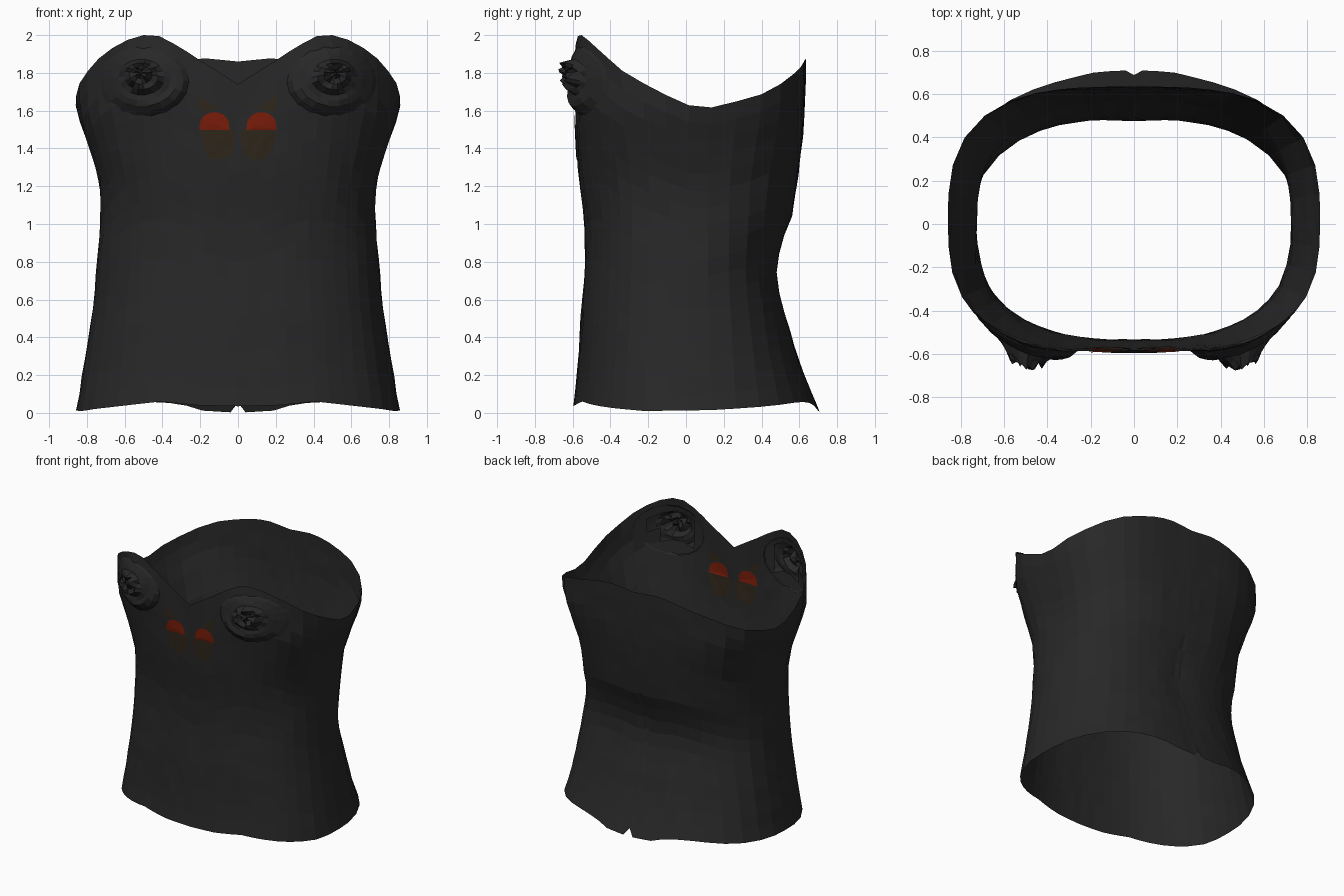
import bpy, bmesh, math, random
from mathutils import Vector
from mathutils.bvhtree import BVHTree

if "Cube" in bpy.data.objects:
    bpy.data.objects.remove(bpy.data.objects["Cube"])

random.seed(4)


def material(name, rgb):
    m = bpy.data.materials.new(name)
    m.diffuse_color = (*rgb, 1)
    m.use_nodes = True
    m.node_tree.nodes["Principled BSDF"].inputs["Base Color"].default_value = m.diffuse_color
    return m


CLOTH = material("charcoal cloth", (0.021, 0.021, 0.0215))
RED = material("dark red print", (0.19, 0.012, 0.003))
BROWN = material("faded brown print", (0.029, 0.020, 0.011))


def lerp_table(table, t):
    """Linear interpolation in a list of (key, value) pairs."""
    if t <= table[0][0]:
        return table[0][1]
    for (a, va), (b, vb) in zip(table, table[1:]):
        if t <= b:
            return va + (vb - va) * (t - a) / (b - a)
    return table[-1][1]


def add_object(name, bm, mat):
    me = bpy.data.meshes.new(name)
    bm.to_mesh(me)
    bm.free()
    me.materials.append(mat)
    ob = bpy.data.objects.new(name, me)
    bpy.context.collection.objects.link(ob)
    return ob


# Body profiles by height: half width, front depth, back depth, corner squareness
WIDTH = [(0, .86), (.3, .81), (.6, .765), (.9, .74), (1.07, .728), (1.23, .737),
         (1.4, .79), (1.6, .86), (2, .85)]
FRONT = [(0, .60), (.3, .57), (.5, .56), (.8, .537), (1, .54), (1.3, .575), (1.6, .59), (2, .58)]
BACK = [(0, .71), (.1, .67), (.3, .595), (.6, .51), (.7, .49), (.8, .49), (.9, .515),
        (1.05, .57), (1.2, .59), (1.5, .625), (1.8, .637), (2, .63)]
FRONT_SQUARE = [(0, 2.4), (1, 2.55), (1.6, 2.95)]
BACK_SQUARE = [(0, 2.5), (.75, 2.4), (1.6, 3.05)]
# Neckline and hem heights by angle from the front (degrees)
NECK = [(0, 1.74), (19, 1.865), (28, 1.935), (37, 1.995), (43, 2.0), (49, 1.975), (58, 1.91),
        (66, 1.82), (78, 1.72), (90, 1.63), (99, 1.617), (116, 1.68), (134, 1.79), (149, 1.85),
        (162, 1.88), (180, 1.86)]
HEM = [(0, .035), (20, .04), (37, .06), (58, .03), (75, .01), (100, .015), (120, .035),
       (140, .06), (155, .05), (165, .012), (176.8, .003), (180, .055)]
HALF = [0, 6, 12, 19, 25, 31, 37, 43, 49, 55, 61, 67, 75, 83, 91, 99, 108, 117, 126,
        135, 143, 151, 158, 165, 171, 176.8, 180]
ROWS = 18


def body_point(deg, z, inset=0.0):
    a = math.radians(deg)
    s, c = math.sin(a), math.cos(a)
    depth, square = (FRONT, FRONT_SQUARE) if c > 0 else (BACK, BACK_SQUARE)
    n = lerp_table(square, z)
    r = (abs(s / lerp_table(WIDTH, z)) ** n
         + abs(c / lerp_table(depth, z)) ** n) ** (-1 / n) - inset
    x, y = r * s, -r * c
    if c > 0:  # bust swell
        y -= .04 * math.exp(-((x - .46) / .17) ** 2 - ((z - 1.82) / .2) ** 2)
    else:      # spine groove at the waist
        y -= .012 * math.exp(-(x / .12) ** 2 - ((z - .75) / .3) ** 2)
    return Vector((x, y, z))


# Bodice: single sheet of quads from hem to neckline
bm = bmesh.new()
columns = []
for deg in HALF:
    lo, hi = lerp_table(HEM, deg), lerp_table(NECK, deg)
    columns.append([body_point(deg, lo + (hi - lo) * i / ROWS,
                               random.uniform(0, .006) if 0 < i < ROWS else 0)
                    for i in range(ROWS + 1)])
mirrored = [[Vector((-p.x, p.y, p.z)) for p in col] for col in columns[-2:0:-1]]
rings = [[bm.verts.new(p) for p in col] for col in columns + mirrored]
for a, b in zip(rings, rings[1:] + rings[:1]):
    for i in range(ROWS):
        bm.faces.new((a[i], b[i], b[i + 1], a[i + 1]))
tree = BVHTree.FromBMesh(bm)

# Open the bodice behind each gathered cup, so the folds also show inside
CUP_X, CUP_Z, CUP_W, CUP_H = .5, 1.755, .245, .19


def under_cup(v):
    return v.co.y < 0 and math.hypot((abs(v.co.x) - CUP_X) / CUP_W, (v.co.z - CUP_Z) / CUP_H) < .97


hidden = [f for f in bm.faces if all(under_cup(v) for v in f.verts)]
bmesh.ops.delete(bm, geom=hidden, context='FACES')
add_object("bodice", bm, CLOTH)


def on_front(x, z, lift):
    """Point on the bodice front, lifted outward."""
    hit = tree.ray_cast(Vector((x, -2, z)), Vector((0, 1, 0)))[0]
    y = hit.y if hit is not None and hit.y < 0 else -.5
    return Vector((x, y - lift, z))


def draped_disc(name, centre, outline, rings_n, lift, mat, side):
    """Fan of rings from centre to outline, laid over the bodice front."""
    bm = bmesh.new()
    cx, cz = centre
    n = len(outline)
    mid = bm.verts.new(on_front(side * cx, cz, lift(0, 0)))
    prev = None
    for k in range(1, rings_n + 1):
        t = k / rings_n
        ring = [bm.verts.new(on_front(side * (cx + (x - cx) * t), cz + (z - cz) * t,
                                      lift(t, 2 * math.pi * i / n)))
                for i, (x, z) in enumerate(outline)]
        for i in range(n):
            j = (i + 1) % n
            f = (mid, ring[i], ring[j]) if prev is None else (prev[i], ring[i], ring[j], prev[j])
            bm.faces.new(f if side < 0 else f[::-1])
        prev = ring
    return add_object(name, bm, mat)


def gathered(t, a):
    """Cup relief: soft puff, crumpled rosette in the middle, swag fold below."""
    if t > .97:
        return -.004
    puff = .035 * (1 - t * t)
    if t < .5:
        return puff + .035 + .02 * math.sin(2 * a + 14 * t) + random.uniform(-.025, .025)
    swag = max(0, -math.sin(a + .5))
    return puff + .014 * swag * (1 + math.sin(t * 13 + a)) + random.uniform(0, .004)


cup = [(CUP_X + CUP_W * math.cos(2 * math.pi * i / 18), CUP_Z + CUP_H * math.sin(2 * math.pi * i / 18))
       for i in range(18)]
dome = [(.125 + .08 * math.cos(math.pi * i / 10), 1.497 + .095 * math.sin(math.pi * i / 10) ** .7)
        for i in range(11)]
lower = [(.015, 1.497), (.02, 1.40), (.04, 1.36), (.09, 1.34), (.14, 1.345), (.17, 1.37),
         (.19, 1.43), (.2, 1.497), (.11, 1.497)]
upper = [(.1, 1.61), (.15, 1.6), (.2, 1.59), (.21, 1.64), (.2, 1.68), (.15, 1.64)]

for side, label in ((1, "right"), (-1, "left")):
    random.seed(9)
    draped_disc("gathered_cup_" + label, (.52, 1.80), cup, 8, gathered, CLOTH, side)
    # prints show through on both faces of the cloth
    for face, lift in (("outer", .005), ("inner", -.005)):
        for name, centre, outline, mat in (("red_print", (.125, 1.53), dome, RED),
                                           ("lower_print", (.11, 1.43), lower, BROWN),
                                           ("upper_print", (.17, 1.63), upper, BROWN)):
            draped_disc(f"{name}_{face}_{label}", centre, outline, 5,
                        lambda t, a: lift, mat, side)
